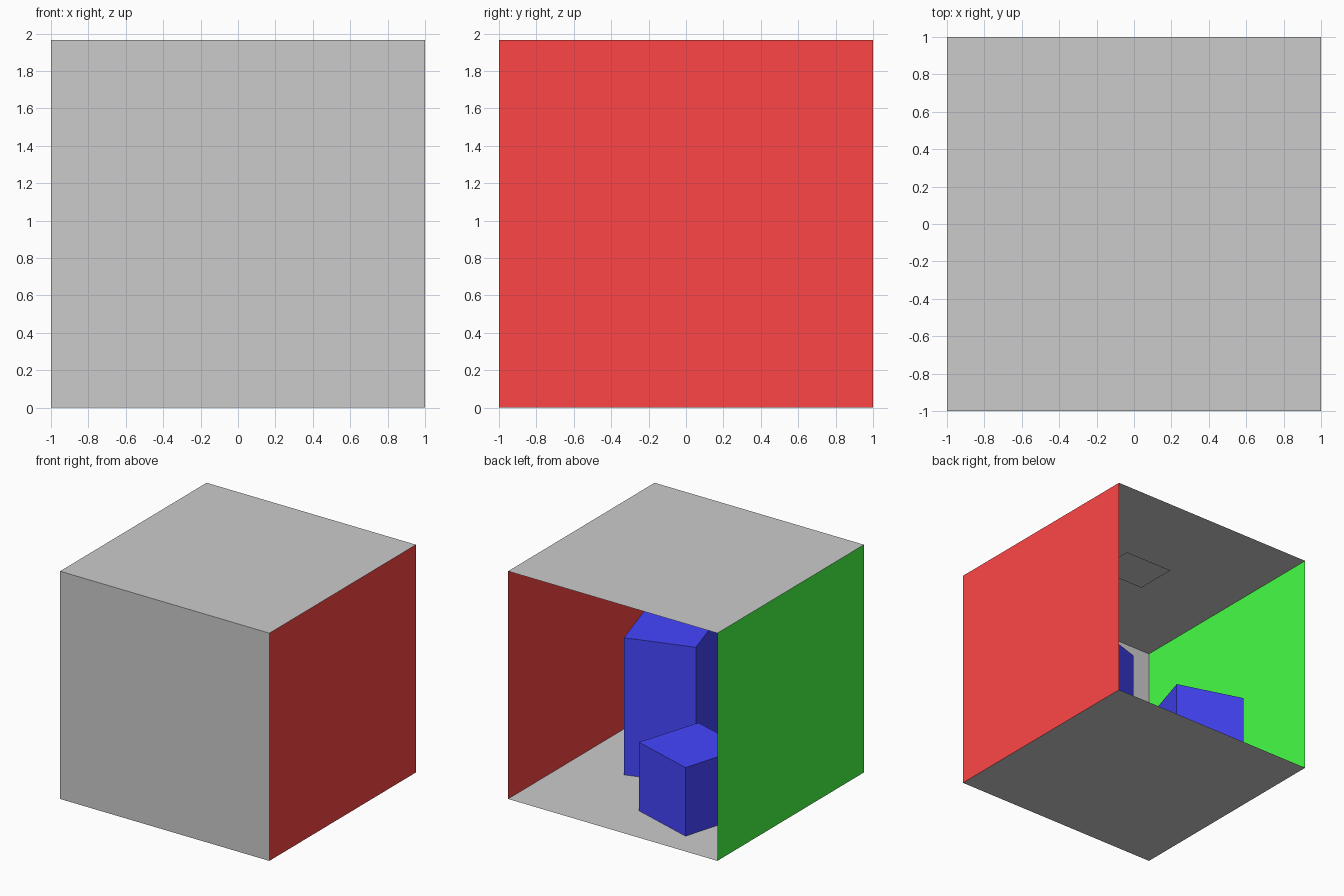
import bpy

if "Cube" in bpy.data.objects:
    bpy.data.objects.remove(bpy.data.objects["Cube"])

S = 0.988          # room units to model units
HEIGHT = 1.967     # ceiling height


def material(name, rgb):
    mat = bpy.data.materials.new(name)
    mat.diffuse_color = (*rgb, 1)
    mat.use_nodes = True
    mat.node_tree.nodes["Principled BSDF"].inputs["Base Color"].default_value = mat.diffuse_color
    return mat


def add_mesh(name, verts, faces, mat=None):
    mesh = bpy.data.meshes.new(name)
    mesh.from_pydata(verts, [], faces)
    mesh.update()
    obj = bpy.data.objects.new(name, mesh)
    bpy.context.collection.objects.link(obj)
    if mat:
        mesh.materials.append(mat)
    return obj


def block(name, footprint, height, mat):
    """Upright block on a four-sided footprint, open where it meets the floor."""
    pts = [(x * S, y * S) for x, y in footprint]
    verts = [(x, y, 0) for x, y in pts] + [(x, y, height) for x, y in pts]
    sides = [(i, (i + 1) % 4, (i + 1) % 4 + 4, i + 4) for i in range(4)]
    add_mesh(name, verts, sides + [(4, 5, 6, 7)], mat)


red = material("red", (1, 0.06, 0.06))
green = material("green", (0.06, 1, 0.06))
blue = material("blue", (0.06, 0.06, 1))

# Room shell: single-sheet walls facing inwards, open at +y
quad = [(0, 1, 2, 3)]
H = HEIGHT
add_mesh("floor", [(-1, -1, 0), (1, -1, 0), (1, 1, 0), (-1, 1, 0)], quad)
add_mesh("ceiling", [(-1, 1, H), (1, 1, H), (1, -1, H), (-1, -1, H)], quad)
add_mesh("front_wall", [(1, -1, 0), (-1, -1, 0), (-1, -1, H), (1, -1, H)], quad)
add_mesh("right_wall", [(1, 1, 0), (1, -1, 0), (1, -1, H), (1, 1, H)], quad, red)
add_mesh("left_wall", [(-1, -1, 0), (-1, 1, 0), (-1, 1, H), (-1, -1, H)], quad, green)

# Ceiling lamp panel, just under the ceiling
Z = H - 0.01
add_mesh("lamp_panel", [(-0.24, 0.18, Z), (0.227, 0.18, Z),
                        (0.227, -0.192, Z), (-0.24, -0.192, Z)], quad)

# Two turned blocks standing on the floor
block("short_block", [(-0.54, 0.777), (-0.71, 0.20), (-0.14, 0.03), (0.037, 0.598)], 0.592, blue)
block("tall_block", [(0.52, 0.115), (-0.05, -0.065), (0.13, -0.645), (0.70, -0.465)], 1.184, blue)
for name in ("short_block", "tall_block"):
    mesh = bpy.data.objects[name].data
    if mesh.polygons[4].normal.z < 0:
        mesh.flip_normals()
